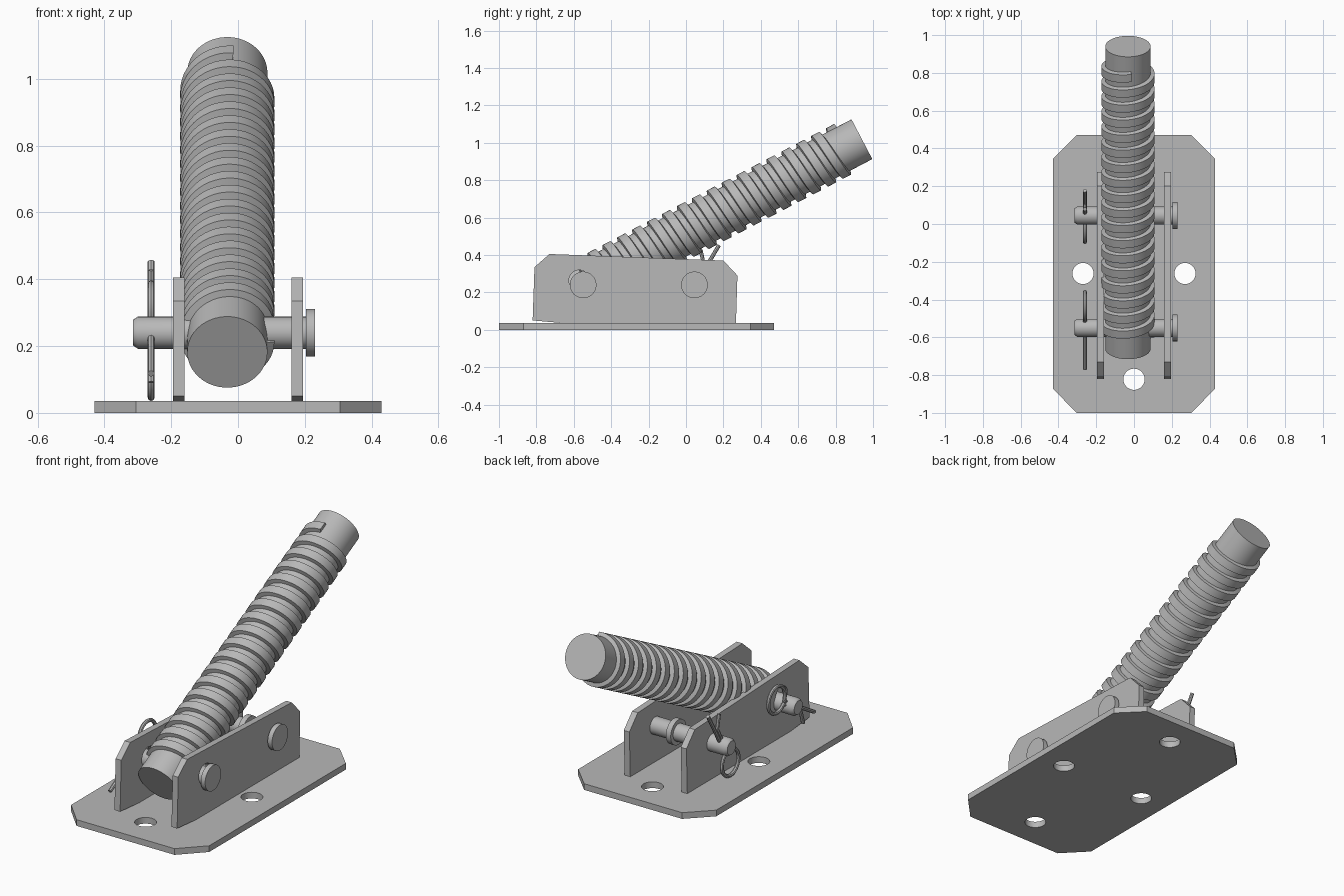
import bpy, bmesh, math
from mathutils import Matrix, Vector

cube = bpy.data.objects.get("Cube")
if cube:
    bpy.data.objects.remove(cube, do_unlink=True)

steel = bpy.data.materials.new("grey steel")
steel.use_nodes = True
GREY = (0.48, 0.48, 0.48, 1)
steel.diffuse_color = GREY
steel.node_tree.nodes["Principled BSDF"].inputs["Base Color"].default_value = GREY


def finish(bm, name, matrix=None, smooth=False):
    bmesh.ops.recalc_face_normals(bm, faces=bm.faces)
    mesh = bpy.data.meshes.new(name)
    bm.to_mesh(mesh)
    bm.free()
    obj = bpy.data.objects.new(name, mesh)
    bpy.context.collection.objects.link(obj)
    mesh.materials.append(steel)
    if matrix:
        mesh.transform(matrix)
    if smooth:
        smooth_shade(obj)
    return obj


def smooth_shade(obj):
    bpy.ops.object.select_all(action='DESELECT')
    obj.select_set(True)
    bpy.context.view_layer.objects.active = obj
    bpy.ops.object.shade_smooth_by_angle(angle=math.radians(35))


def prism(name, points, direction):
    """Extrude a flat outline along a direction."""
    bm = bmesh.new()
    face = bm.faces.new([bm.verts.new(p) for p in points])
    ext = bmesh.ops.extrude_face_region(bm, geom=[face], use_keep_orig=True)
    moved = [v for v in ext["geom"] if isinstance(v, bmesh.types.BMVert)]
    bmesh.ops.translate(bm, verts=moved, vec=direction)
    return finish(bm, name)


def lathe(name, profile, matrix, sides=48):
    """Turn (height, radius) pairs about local z, with flat ends."""
    bm = bmesh.new()
    rings = []
    for h, r in profile:
        angles = [math.tau * i / sides for i in range(sides)]
        rings.append([bm.verts.new((r * math.cos(a), r * math.sin(a), h)) for a in angles])
    for low, high in zip(rings, rings[1:]):
        for i in range(sides):
            j = (i + 1) % sides
            bm.faces.new((low[i], low[j], high[j], high[i]))
    bm.faces.new(rings[0])
    bm.faces.new(rings[-1])
    return finish(bm, name, matrix, True)


def drill(obj, holes):
    """Cut round holes, each a (matrix, radius) pair."""
    cutters = []
    for matrix, r in holes:
        cutter = lathe("hole_cutter", [(-0.1, r), (0.1, r)], matrix)
        cutter.hide_render = True
        mod = obj.modifiers.new("hole", 'BOOLEAN')
        mod.object, mod.solver = cutter, 'EXACT'
        cutters.append(cutter)
    bake(obj)
    for cutter in cutters:
        bpy.data.objects.remove(cutter, do_unlink=True)
    smooth_shade(obj)


def bake(obj):
    graph = bpy.context.evaluated_depsgraph_get()
    mesh = bpy.data.meshes.new_from_object(obj.evaluated_get(graph))
    obj.modifiers.clear()
    obj.data = mesh


ALONG_X = Matrix.Rotation(math.pi / 2, 4, 'Y')

# Base plate with clipped corners and four bolt holes
outline = [(-0.305, -1), (0.305, -1), (0.43, -0.87), (0.43, 0.345),
           (0.305, 0.47), (-0.305, 0.47), (-0.43, 0.345), (-0.43, -0.87)]
base = prism("base_plate", [(x, y, 0) for x, y in outline], (0, 0, 0.035))
spots = [(-0.27, -0.262), (0.27, -0.262), (0, -0.822), (0, 0.298)]
drill(base, [(Matrix.Translation((x, y, 0)), 0.056) for x, y in spots])

# Two slightly tilted side plates, the front hole riding above its pin
side = [(-0.82, 0.05), (-0.81, 0.335), (-0.73, 0.405), (0.2, 0.37),
        (0.275, 0.29), (0.267, 0.035), (-0.65, 0.035)]
for name, x in (("left_side_plate", 0.16), ("right_side_plate", -0.195)):
    plate = prism(name, [(x, y, z) for y, z in side], (0.035, 0, 0))
    drill(plate, [(Matrix.Translation((x, -0.57, 0.263)) @ ALONG_X, 0.056)])

# Headed cross pins with a middle collar
pin = [(-0.315, 0.038), (-0.3, 0.048), (0.015, 0.048), (0.015, 0.07), (0.045, 0.07),
       (0.045, 0.048), (0.203, 0.048), (0.203, 0.071), (0.23, 0.071)]
PINS = (("front", -0.55, 212), ("back", 0.045, 61))
for name, y, _ in PINS:
    lathe(name + "_pin", pin, Matrix.Translation((0, y, 0.24)) @ ALONG_X)

# Split clips: ring, paired stem, spread legs
for name, y, angle in PINS:
    u = Vector((0, math.cos(math.radians(angle)), math.sin(math.radians(angle))))
    v = Vector((0, -u.z, u.y))
    path = [(0.25, -0.012), (0.13, -0.009), (-0.06, -0.009)]
    for i in range(25):
        a = -0.2 - (math.tau - 0.4) * i / 24
        path.append((-0.137 + 0.074 * math.cos(a), 0.074 * math.sin(a)))
    path += [(-0.06, 0.009), (0.12, 0.009), (0.18, 0.062)]
    curve = bpy.data.curves.new(name + "_clip", 'CURVE')
    curve.dimensions = '3D'
    curve.bevel_depth, curve.bevel_resolution = 0.0105, 2
    curve.use_fill_caps = True
    spline = curve.splines.new('POLY')
    spline.points.add(len(path) - 1)
    for point, (a, b) in zip(spline.points, path):
        point.co = (*(Vector((-0.26, y, 0.24)) + u * a + v * b), 1)
    curve.materials.append(steel)
    clip = bpy.data.objects.new(name + "_clip_curve", curve)
    bpy.context.collection.objects.link(clip)
    graph = bpy.context.evaluated_depsgraph_get()
    mesh = bpy.data.meshes.new_from_object(clip.evaluated_get(graph))
    bpy.data.objects.remove(clip, do_unlink=True)
    obj = bpy.data.objects.new(name + "_clip", mesh)
    bpy.context.collection.objects.link(obj)
    smooth_shade(obj)

# Leaning rod
LEAN = Matrix.Translation((-0.032, -0.66, 0.182)) @ Matrix.Rotation(math.radians(-62.4), 4, 'X')
lathe("rod", [(0, 0.12), (1.806, 0.12)], LEAN, 64)

# Square-shouldered thread wound around the rod
PITCH, START, END, STEPS = 0.09, 0.09, 1.69, 48
section = [(0.115, -0.03), (0.141, -0.023), (0.141, 0.023), (0.115, 0.03)]
bm = bmesh.new()
previous = None
for i in range(int((END - START) / PITCH * STEPS) + 1):
    a, h = math.tau * i / STEPS, START + PITCH * i / STEPS
    ring = [bm.verts.new((r * math.cos(a), r * math.sin(a), h + d)) for r, d in section]
    if previous:
        for k in range(4):
            m = (k + 1) % 4
            bm.faces.new((previous[k], previous[m], ring[m], ring[k]))
    else:
        bm.faces.new(ring)
    previous = ring
bm.faces.new(previous)
finish(bm, "rod_thread", LEAN, True)
